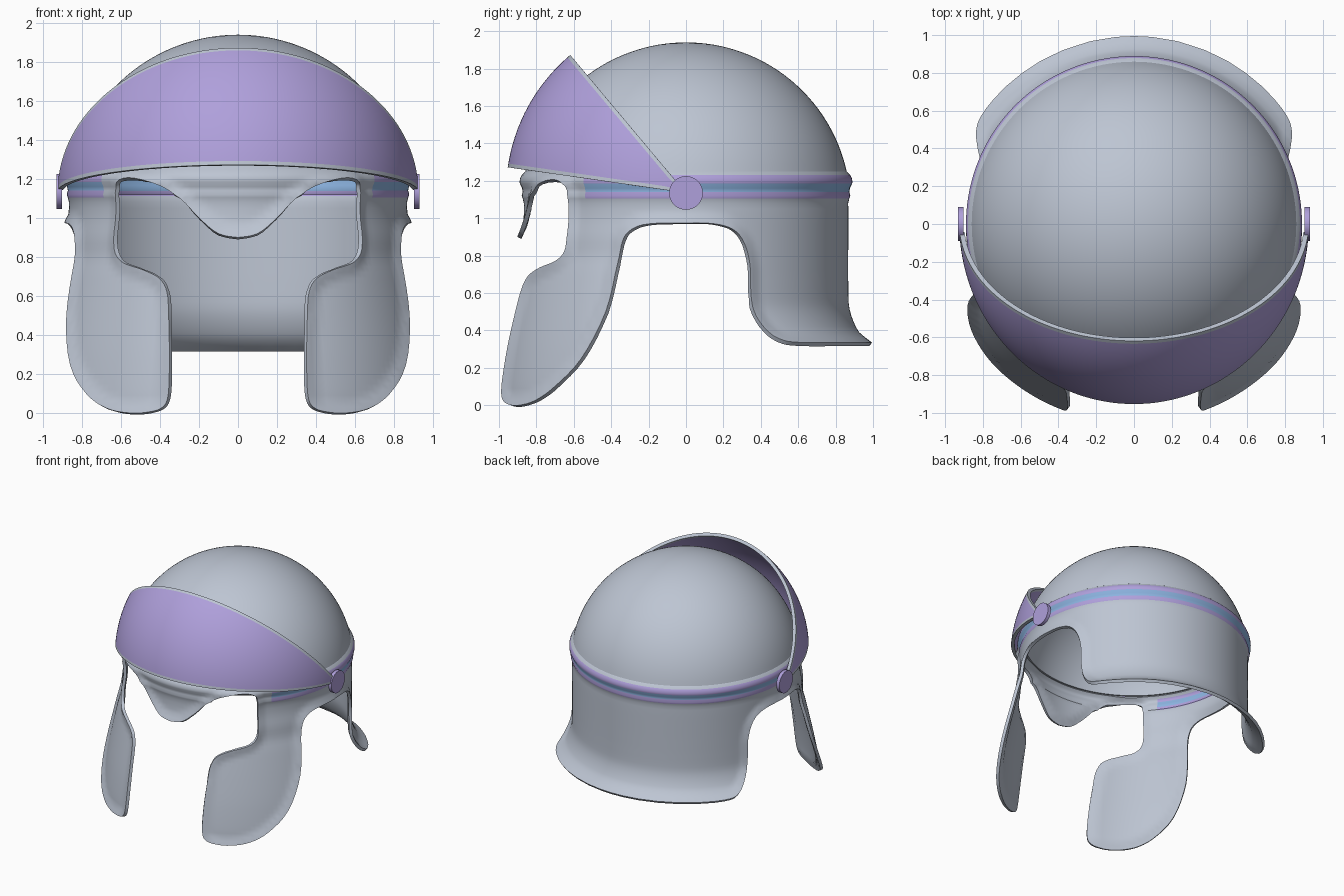
import bpy, bmesh
from math import sin, cos, pi, radians, hypot
from mathutils import Vector
from mathutils.geometry import delaunay_2d_cdt

cube = bpy.data.objects.get("Cube")
if cube:
    bpy.data.objects.remove(cube, do_unlink=True)


def material(name, color):
    mat = bpy.data.materials.new(name)
    mat.use_nodes = True
    mat.diffuse_color = (*color, 1)
    mat.node_tree.nodes["Principled BSDF"].inputs["Base Color"].default_value = (*color, 1)
    return mat


steel = material("steel grey", (0.51, 0.56, 0.65))
lavender = material("lavender", (0.43, 0.35, 0.71))
blue = material("sky blue", (0.26, 0.45, 0.74))


def smooth_curve(points, steps=4):
    """Catmull-Rom curve through a list of 2D points."""
    pts = [Vector(p) for p in points]
    pts = [pts[0]] + pts + [pts[-1]]
    out = []
    for a, b, c, d in zip(pts, pts[1:], pts[2:], pts[3:]):
        for i in range(steps):
            t = i / steps
            out.append(b + 0.5 * t * ((c - a) + t * ((2 * a - 5 * b + 4 * c - d)
                                                     + t * (3 * (b - c) + d - a))))
    return out + [pts[-1]]


def lookup(curve, z):
    """Radius at height z on a falling (z, radius) curve."""
    for a, b in zip(curve, curve[1:]):
        if z >= b.x:
            t = min(1, max(0, (a.x - z) / max(a.x - b.x, 1e-6)))
            return a.y + (b.y - a.y) * t
    return curve[-1].y


def segment_distance(p, a, b):
    d = b - a
    t = min(1, max(0, (p - a).dot(d) / max(d.length_squared, 1e-9)))
    return (p - a - d * t).length


def make_object(name, bm, mats, thickness=0, rim=0, mirror=False):
    mesh = bpy.data.meshes.new(name)
    bm.to_mesh(mesh)
    bm.free()
    obj = bpy.data.objects.new(name, mesh)
    bpy.context.collection.objects.link(obj)
    for m in mats:
        mesh.materials.append(m)
    bpy.ops.object.select_all(action='DESELECT')
    obj.select_set(True)
    bpy.context.view_layer.objects.active = obj
    if mirror:
        obj.modifiers.new("Mirror", 'MIRROR')
    if thickness:
        solid = obj.modifiers.new("Solidify", 'SOLIDIFY')
        solid.thickness = thickness
        solid.offset = -1
        solid.material_offset_rim = rim
    for mod in list(obj.modifiers):
        bpy.ops.object.modifier_apply(modifier=mod.name)
    bpy.ops.object.shade_smooth_by_angle(angle=radians(40))
    return obj


# Dome: a quarter-arc profile spun around the vertical axis
CENTER, RADIUS, SEAM = 1.06, 0.88, 1.25
bm = bmesh.new()
start = 0.2176
arc = []
for i in range(33):
    a = start + (pi / 2 - start) * i / 32
    arc.append(bm.verts.new((RADIUS * cos(a), 0, CENTER + RADIUS * sin(a))))
edges = [bm.edges.new(pair) for pair in zip(arc, arc[1:])]
bmesh.ops.spin(bm, geom=arc + edges, cent=(0, 0, 0), axis=(0, 0, 1), angle=2 * pi, steps=128)
bmesh.ops.remove_doubles(bm, verts=bm.verts, dist=0.0005)
bmesh.ops.recalc_face_normals(bm, faces=bm.faces)
make_object("dome", bm, [steel], thickness=0.02)

# Lower shell: radius by height, with the raised band shared by front and back
band = [(1.25, 0.859), (1.225, 0.882), (1.19, 0.89), (1.165, 0.878), (1.14, 0.873),
        (1.115, 0.879), (1.09, 0.868), (1.0, 0.868)]
front_radius = smooth_curve(band + [(0.9, 0.882), (0.8, 0.89), (0.7, 0.915), (0.5, 0.96),
                                    (0.3, 1.0), (0.1, 1.03), (0, 1.035)])
back_radius = smooth_curve(band + [(0.6, 0.868), (0.5, 0.878), (0.42, 0.908),
                                   (0.37, 0.94), (0.335, 0.975)])

# Lower edge of one half, as (degrees from the front, height)
nose_and_brow = [(0, 0.9), (6.4, 0.92), (13, 1.0), (19.5, 1.1), (26.5, 1.165), (34, 1.2),
                 (40, 1.205), (43.5, 1.18), (44.7, 1.13), (45, 1.0), (45, 0.9)]
cheek = [(44, 0.82), (40, 0.77), (32, 0.735), (25.5, 0.69), (22.5, 0.62), (21.3, 0.5),
         (20.2, 0.3), (19.9, 0.1), (21.5, 0.03), (25.7, 0.005), (32, 0), (40, 0.025),
         (48, 0.1), (57, 0.25), (64, 0.5), (66.5, 0.75), (68, 0.88)]
ear_arch = [(71, 0.94), (77, 0.97), (90, 0.975), (100, 0.97), (106.5, 0.94), (110.5, 0.87)]
neck = [(112.7, 0.75), (113, 0.6), (114, 0.5), (117, 0.41), (121, 0.355), (128, 0.336),
        (150, 0.335), (180, 0.335)]
SCALE = radians(0.9)      # degrees to arc length
lower_edge = [Vector((p.x * SCALE, p.y))
              for p in smooth_curve(nose_and_brow + cheek + ear_arch + neck)]

# Fill the flat outline with a regular grid, then wrap it round
levels = [0.03 * i for i in range(1, 37)] + [1.105, 1.12, 1.14, 1.16, 1.185, 1.2, 1.215, 1.23]
columns = [2 * i * SCALE for i in range(91)]
END = columns[-1]
outline = lower_edge + [Vector((END, z)) for z in levels if z > 0.345]
outline += [Vector((u, SEAM)) for u in reversed(columns)]
outline += [Vector((0, z)) for z in reversed(levels) if z > 0.91]


def edge_distance(p):
    return min(segment_distance(p, a, b) for a, b in zip(lower_edge, lower_edge[1:]))


grid = [Vector((u, z)) for u in columns[1:-1] for z in levels]
grid = [p for p in grid if edge_distance(p) > 0.012]
loop = [(i, (i + 1) % len(outline)) for i in range(len(outline))]
flat, _, faces, *_ = delaunay_2d_cdt(outline + grid, loop, [], 1, 1e-5)

bm = bmesh.new()
wrapped = {}


def wrap(i):
    """Place a flat point on the shell, with a raised lip along the cut edge."""
    if i not in wrapped:
        u, z = flat[i]
        angle = radians(u / SCALE)
        r = lookup(front_radius if angle < pi / 2 else back_radius, z)
        t = max(0, 1 - edge_distance(flat[i]) / 0.06)
        r += 0.02 * t * t * (3 - 2 * t)
        x = 0 if u < 1e-4 or u > END - 1e-4 else r * sin(angle)
        wrapped[i] = bm.verts.new((x, -r * cos(angle), z))
    return wrapped[i]


for tri in faces:
    mid = sum((flat[i] for i in tri), Vector((0, 0))) / 3
    face = bm.faces.new([wrap(i) for i in tri])
    # Painted band stops short of the brow
    if mid.x > 52 * SCALE and 1.105 < mid.y < 1.23:
        face.material_index = 2 if 1.14 < mid.y < 1.185 else 1
make_object("lower_shell", bm, [steel, lavender, blue], thickness=0.024, mirror=True)

# Visor: a wedge of an ellipsoid turning about the side pivots, with grey borders
PIVOT = 1.135
low, high = radians(8.2), radians(50)
bm = bmesh.new()
rows = []
for i in range(97):
    phi = radians(-86 + 172 * i / 96)
    reach = 0.963 * cos(phi)
    border = min(0.02 / reach, 0.25 * (high - low))
    inner = [low + border + (high - low - 2 * border) * k / 14 for k in range(15)]
    rows.append([bm.verts.new((0.925 * sin(phi), -reach * cos(a), PIVOT + reach * sin(a)))
                 for a in [low] + inner + [high]])
for r0, r1 in zip(rows, rows[1:]):
    for k in range(len(r0) - 1):
        face = bm.faces.new((r0[k], r1[k], r1[k + 1], r0[k + 1]))
        face.material_index = 0 if k in (0, len(r0) - 2) else 1
for face in bm.faces:
    face.normal_update()
    c = face.calc_center_median() - Vector((0, 0, PIVOT))
    if face.normal.dot(c) < 0:
        face.normal_flip()
make_object("visor", bm, [steel, lavender], thickness=0.026, rim=-1)

# Pivot discs on both sides
for side, name in ((1, "left_pivot"), (-1, "right_pivot")):
    bpy.ops.mesh.primitive_cylinder_add(vertices=48, radius=0.09, depth=0.028,
                                        location=(side * 0.917, 0, PIVOT),
                                        rotation=(0, pi / 2, 0))
    disc = bpy.context.object
    disc.name = name
    disc.data.materials.append(lavender)
    bpy.ops.object.shade_smooth_by_angle(angle=radians(40))
